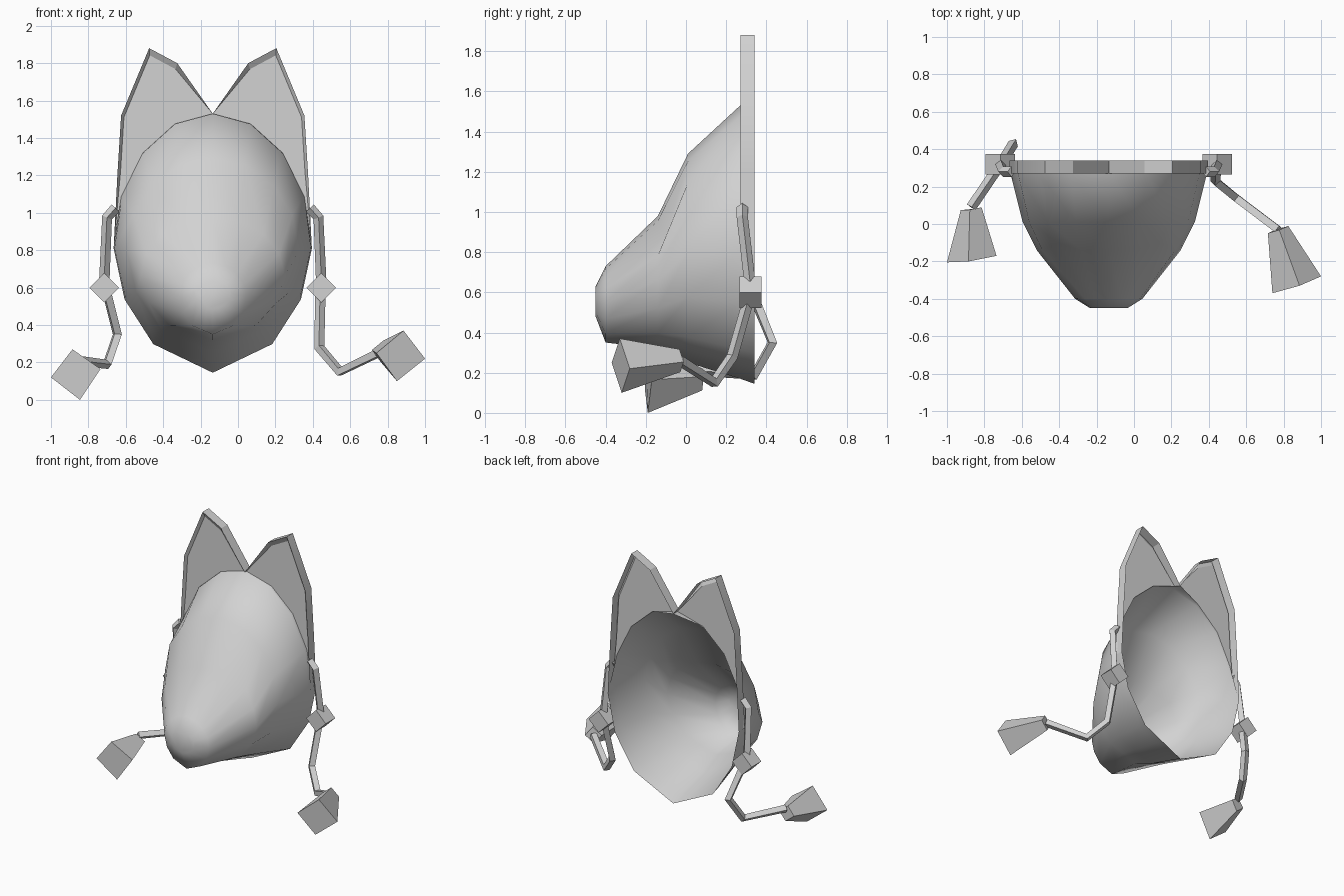
import bpy, bmesh
from math import sin, cos, pi, radians
from mathutils import Vector

cube = bpy.data.objects.get("Cube")
if cube:
    bpy.data.objects.remove(cube, do_unlink=True)

CENTRE = -0.135          # the mask sits off centre
FRONT, PANEL, BACK = 0.27, 0.29, 0.34

grey = bpy.data.materials.new("light grey")
grey.use_nodes = True
grey.diffuse_color = (0.65, 0.65, 0.65, 1)
grey.node_tree.nodes["Principled BSDF"].inputs["Base Color"].default_value = grey.diffuse_color


def finish(name, bm, smooth_angle=0):
    """Turn a bmesh into a named object."""
    bmesh.ops.recalc_face_normals(bm, faces=bm.faces)
    mesh = bpy.data.meshes.new(name)
    bm.to_mesh(mesh)
    bm.free()
    mesh.materials.append(grey)
    obj = bpy.data.objects.new(name, mesh)
    bpy.context.collection.objects.link(obj)
    if smooth_angle:
        bpy.ops.object.select_all(action='DESELECT')
        obj.select_set(True)
        bpy.context.view_layer.objects.active = obj
        bpy.ops.object.shade_smooth_by_angle(angle=radians(smooth_angle))


def bridge(bm, a, b, closed=True):
    """Join two rows of vertices with quads."""
    n = len(a)
    for i in range(n if closed else n - 1):
        j = (i + 1) % n
        bm.faces.new((a[i], a[j], b[j], b[i]))


# Unit half section: round brow above, pointed chin below
half = [(sin(a * pi / 8), cos(a * pi / 8)) for a in range(5)]
half += [(.89, -.41), (.6, -.77), (.3, -.885), (0, -1)]
UNIT = half + [(-x, z) for x, z in half[-2:0:-1]]


def section(y, width, top, middle, bottom):
    return [Vector((width * x, y, middle + z * (top - middle if z > 0 else middle - bottom)))
            for x, z in UNIT]


# Hollow mask shell, from the open back to the nose
sections = [section(*s) for s in (
    (BACK, .53, 1.53, .81, .145),
    (FRONT, .525, 1.53, .81, .17),
    (.01, .46, 1.29, .80, .25),
    (-.14, .385, .98, .66, .32),
    (-.40, .18, .73, .55, .35),
    (-.45, .10, .63, .57, .48))]
for p in sections[0]:
    if p.z > .85 and abs(p.x) > .01:
        p.y = PANEL                      # meets the ear panels
for i in (2, -2):
    sections[3][i].y += .04              # eye hollows
bm = bmesh.new()
rows = [[bm.verts.new(p + Vector((CENTRE, 0, 0))) for p in s] for s in sections]
for a, b in zip(rows, rows[1:]):
    bridge(bm, a, b)
bm.faces.new(rows[-1])
finish("mask_shell", bm, 70)


# Ears: thin panel with a raised border on both sides
def ear(name, side):
    outline = [(0, 1.53), (.19, 1.80), (.34, 1.88), (.49, 1.52), (.51, 1.2), (.53, .81)]
    bm = bmesh.new()

    def row(points, y):
        return [bm.verts.new((CENTRE + side * x, y, z)) for x, z in points]

    inner = [outline[0]]
    inner += [(x + (.3 - x) * .08, z + (1.4 - z) * .08) for x, z in outline[1:-1]]
    inner.append(outline[-1])
    back, front, panel = row(outline, BACK), row(outline, FRONT), row(inner, PANEL)
    bridge(bm, back, front, closed=False)
    bridge(bm, front, panel, closed=False)
    arch = [(p.x, p.z) for p in sections[0][1:4]]
    bm.faces.new(panel + row(reversed(arch), PANEL))
    finish(name, bm, 20)


ear("left_ear", 1)
ear("right_ear", -1)


# Arms: square rods bent along a path
def rod(name, path):
    curve = bpy.data.curves.new(name, 'CURVE')
    curve.dimensions = '3D'
    curve.bevel_depth = .028
    curve.bevel_resolution = 0
    curve.use_fill_caps = True
    spline = curve.splines.new('POLY')
    spline.points.add(len(path) - 1)
    for point, co in zip(spline.points, path):
        point.co = (*co, 1)
    temp = bpy.data.objects.new(name + "_path", curve)
    bpy.context.collection.objects.link(temp)
    bpy.context.view_layer.update()
    mesh = bpy.data.meshes.new_from_object(
        temp.evaluated_get(bpy.context.evaluated_depsgraph_get()))
    bpy.data.objects.remove(temp, do_unlink=True)
    bm = bmesh.new()
    bm.from_mesh(mesh)
    for f in bm.faces:
        f.smooth = False
    bpy.data.meshes.remove(mesh)
    finish(name, bm)


# Elbows: cubes standing on an edge
def elbow(name, x):
    y, z, r = .32, .6, .079
    bm = bmesh.new()
    ends = [[bm.verts.new((x + r * sin(k * pi / 2), y + d, z + r * cos(k * pi / 2)))
             for k in range(4)] for d in (-.055, .055)]
    bridge(bm, *ends)
    for e in ends:
        bm.faces.new(e)
    finish(name, bm)


# Hands: blocks flaring from the wrist to a square end
def hand(name, wrist, corners):
    corners = [Vector(c) for c in corners]
    middle = sum(corners, Vector()) / 4
    bm = bmesh.new()
    big = [bm.verts.new(c) for c in corners]
    small = [bm.verts.new(Vector(wrist) + (c - middle) * .42) for c in corners]
    bridge(bm, big, small)
    bm.faces.new(big)
    bm.faces.new(small)
    finish(name, bm)


for side, name in ((1, "left"), (-1, "right")):
    x = CENTRE + side * .58
    rod(name + "_upper_arm", [(x - side * .06, .28, 1.025), (x - side * .015, .28, .975),
                              (x, .32, .63)])
    elbow(name + "_elbow", x)

left_wrist = (.77, -.03, .26)
rod("left_forearm", [(.44, .31, .56), (.435, .23, .28), (.545, .14, .15), left_wrist])
hand("left_hand", left_wrist,
     [(.885, -.33, .37), (1, -.28, .22), (.85, -.32, .1), (.74, -.37, .25)])

right_wrist = (-.87, .08, .17)
rod("right_forearm", [(-.7, .34, .57), (-.645, .43, .35), (-.7, .34, .19),
                      (-.87, .09, .21)])
hand("right_hand", right_wrist,
     [(-.885, -.2, .27), (-.735, -.17, .165), (-.845, -.19, 0), (-1, -.205, .12)])
